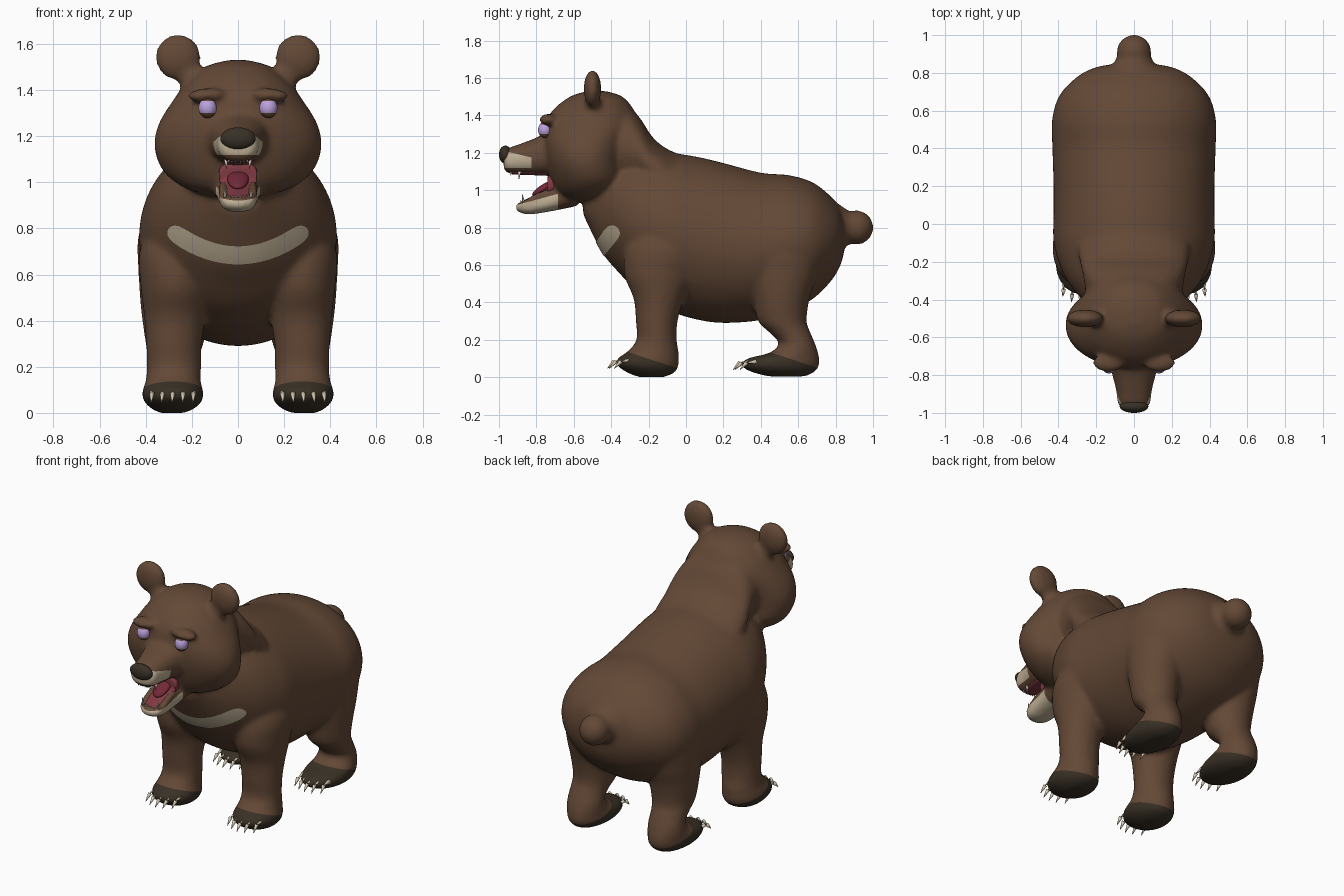
import bpy, bmesh, math
from mathutils import Vector, Matrix
from mathutils.bvhtree import BVHTree

cube = bpy.data.objects.get("Cube")
if cube:
    bpy.data.objects.remove(cube)


def material(name, rgb):
    m = bpy.data.materials.new(name)
    m.use_nodes = True
    m.diffuse_color = (*rgb, 1)
    m.node_tree.nodes["Principled BSDF"].inputs["Base Color"].default_value = (*rgb, 1)
    return m


BROWN = material("brown fur", (0.126, 0.066, 0.037))
CREAM = material("cream fur", (0.52, 0.43, 0.30))
DARK = material("dark paw and nose", (0.041, 0.030, 0.019))
RED = material("mouth red", (0.22, 0.042, 0.055))
TONGUE = material("tongue red", (0.17, 0.022, 0.038))
LILAC = material("lilac eye", (0.50, 0.36, 0.72))
IVORY = material("ivory claw", (0.66, 0.58, 0.44))


def finish(name, bm, *mats):
    mesh = bpy.data.meshes.new(name)
    bm.to_mesh(mesh)
    bm.free()
    for m in mats:
        mesh.materials.append(m)
    for p in mesh.polygons:
        p.use_smooth = True
    ob = bpy.data.objects.new(name, mesh)
    bpy.context.collection.objects.link(ob)
    return ob


def resample(rows, n=6):
    """Catmull-Rom through the section rows."""
    out = []
    for i in range(len(rows) - 1):
        a, b, c, d = (rows[max(0, min(len(rows) - 1, i + k))] for k in (-1, 0, 1, 2))
        for j in range(n):
            t = j / n
            out.append([q + t / 2 * (r - p + t * (2*p - 5*q + 4*r - s + t * (3*(q - r) + s - p)))
                        for p, q, r, s in zip(a, b, c, d)])
    return out + [list(rows[-1])]


def loft(bm, rows, axis, power=2.0, sides=64):
    """Rows are (position, low_a, high_a, low_x, high_x); a is z along y, y along z."""
    rings = []
    for pos, a0, a1, x0, x1 in resample(rows):
        ring = []
        for k in range(sides):
            c, s = math.cos(2 * math.pi * k / sides), math.sin(2 * math.pi * k / sides)
            x = (x0 + x1) / 2 + (x1 - x0) / 2 * math.copysign(abs(c) ** (2 / power), c)
            a = (a0 + a1) / 2 + (a1 - a0) / 2 * math.copysign(abs(s) ** (2 / power), s)
            ring.append(bm.verts.new((x, pos, a) if axis == "y" else (x, a, pos)))
        rings.append(ring)
    faces = [bm.faces.new(rings[0]), bm.faces.new(rings[-1])]
    for r, q in zip(rings, rings[1:]):
        for k in range(sides):
            faces.append(bm.faces.new((r[k], r[k - 1], q[k - 1], q[k])))
    bmesh.ops.recalc_face_normals(bm, faces=faces)


def symmetric(rows):
    return [(p, a, b, -r, r) for p, a, b, r in rows]


def ball(bm, centre, radii, rot=Matrix()):
    m = Matrix.Translation(centre) @ rot @ Matrix.Diagonal((*radii, 1))
    bmesh.ops.create_uvsphere(bm, u_segments=28, v_segments=18, radius=1, matrix=m)


def spike(bm, base, tip, r):
    base, tip = Vector(base), Vector(tip)
    d = tip - base
    m = Matrix.Translation((base + tip) / 2) @ d.to_track_quat("Z", "Y").to_matrix().to_4x4()
    bmesh.ops.create_cone(bm, cap_ends=True, segments=10, radius1=r, radius2=r * 0.12,
                          depth=d.length, matrix=m)


# Fur volumes: trunk, neck, head, muzzle, jaw, tail
fur = bmesh.new()
loft(fur, symmetric([
    (-.55, .87, 1.0, .10), (-.45, .67, 1.15, .22), (-.36, .56, 1.18, .31), (-.25, .45, 1.2, .38),
    (-.1, .36, 1.2, .425), (.05, .31, 1.18, .426), (.2, .29, 1.145, .426), (.4, .305, 1.093, .432),
    (.55, .35, 1.08, .434), (.68, .42, 1.04, .395), (.78, .52, .96, .30), (.83, .61, .89, .2),
    (.85, .7, .8, .08)]), "y")
loft(fur, symmetric([
    (-.5, 1.0, 1.45, .25), (-.33, 1.0, 1.455, .26), (-.25, 1.0, 1.39, .275), (-.18, .95, 1.285, .29),
    (-.1, .9, 1.22, .29), (.02, .9, 1.17, .2)]), "y")
loft(fur, symmetric([
    (.94, -.62, -.45, .12), (.98, -.68, -.38, .24), (1.05, -.72, -.32, .325), (1.15, -.75, -.32, .362),
    (1.25, -.765, -.3, .345), (1.35, -.755, -.26, .285), (1.43, -.71, -.28, .225),
    (1.5, -.62, -.34, .145), (1.53, -.53, -.43, .04)]), "z", 2.1)
loft(fur, symmetric([
    (-.6, 1.08, 1.38, .17), (-.78, 1.08, 1.29, .12), (-.88, 1.085, 1.25, .095),
    (-.95, 1.09, 1.225, .086), (-.975, 1.115, 1.2, .06)]), "y", 2.3)
loft(fur, symmetric([
    (-.91, .895, .925, .03), (-.89, .88, .935, .058), (-.84, .87, .95, .077),
    (-.76, .88, .985, .087), (-.68, .895, 1.02, .097), (-.58, .915, 1.06, .11)]), "y", 2.3)
ball(fur, (0, .91, .80), (.092, .092, .092))
loft(fur, symmetric([(.78, .65, .95, .16), (.84, .69, .91, .115), (.9, .73, .87, .08)]), "y")

# Legs, ears, brows and jaw rims on both sides
front_leg = [
    (.0, -.25, -.12, .23, .34), (.025, -.315, -.06, .18, .385), (.065, -.37, -.04, .15, .415),
    (.10, -.365, -.04, .152, .413), (.14, -.31, -.04, .162, .40), (.2, -.265, -.05, .16, .395),
    (.3, -.268, -.045, .158, .398), (.42, -.28, -.01, .14, .407), (.55, -.33, .05, .12, .422),
    (.7, -.32, .08, .12, .427), (.85, -.23, .0, .2, .36)]
hind_leg = [
    (.004, .44, .64, .23, .34), (.03, .345, .69, .175, .39), (.065, .295, .713, .15, .412),
    (.10, .33, .713, .155, .41), (.13, .445, .707, .165, .4), (.18, .497, .69, .172, .392),
    (.24, .445, .665, .17, .392), (.3, .385, .645, .15, .40), (.42, .36, .66, .13, .417),
    (.55, .33, .70, .12, .428), (.7, .3, .72, .12, .428), (.85, .4, .62, .2, .36)]
for s in (-1, 1):
    for leg in (front_leg, hind_leg):
        loft(fur, [(z, a, b, s * x0, s * x1) for z, a, b, x0, x1 in leg], "z")
    ball(fur, (s * .26, -.5, 1.542), (.099, .047, .1))
    ball(fur, (s * .2, -.5, 1.455), (.06, .045, .07))
    ball(fur, (s * .135, -.735, 1.377), (.085, .05, .031), Matrix.Rotation(s * .06, 4, "Y"))
    ball(fur, (s * .066, -.79, .966), (.019, .11, .021), Matrix.Rotation(.44, 4, "X"))

# Fuse the volumes into one skin
raw = finish("raw_fur", fur)
mod = raw.modifiers.new("fuse", "REMESH")
mod.mode = "VOXEL"
mod.voxel_size = 0.0135
mod = raw.modifiers.new("soften", "SMOOTH")
mod.factor, mod.iterations = 0.5, 9
fused = bpy.data.meshes.new_from_object(raw.evaluated_get(bpy.context.evaluated_depsgraph_get()))
bpy.data.objects.remove(raw)
skin = bmesh.new()
skin.from_mesh(fused)
bpy.data.meshes.remove(fused)


def paint(bm, region, planes, index):
    """Cut the mesh along the planes, then colour the faces behind all of them."""
    for co, no in planes:
        faces = [f for f in bm.faces if region(f.calc_center_median())]
        geom = {g for f in faces for g in (f, *f.edges, *f.verts)}
        bmesh.ops.bisect_plane(bm, geom=list(geom), plane_co=co, plane_no=no, dist=1e-5)
    for f in bm.faces:
        c = f.calc_center_median()
        if region(c) and all((c - Vector(co)).dot(Vector(no)) < 0 for co, no in planes):
            f.material_index = index


# Dark paws, cream lips and chin
paint(skin, lambda c: c.z < .28 and c.y < .1, [((0, -.31, .135), (0, .33, 1))], 2)
paint(skin, lambda c: c.z < .28 and c.y > .1, [((0, .46, .13), (0, .33, 1))], 2)
paint(skin, lambda c: c.y < -.79 and 1.05 < c.z < 1.28,
      [((0, -.945, 1.203), (0, .24, 1)), ((0, 0, 1.118), (0, 0, -1)), ((0, -.825, 0), (0, 1, 0))], 1)
paint(skin, lambda c: c.y < -.66 and abs(c.x) < .12 and c.z < 1.03,
      [((0, -.9, .922), (0, -.27, 1)), ((0, -.685, 0), (0, 1, 0))], 1)
bvh = BVHTree.FromBMesh(skin)
finish("bear_skin", skin, BROWN, CREAM, DARK)

# Crescent laid on the chest
bm = bmesh.new()
cols, rows, half, grid = 56, 8, .297, []
for i in range(cols + 1):
    x = half * math.sin(math.pi * (i / cols - .5))
    thick = .039 * math.sqrt(max(0.002, 1 - (abs(x) / half) ** 16))
    across = Vector((-2.6 * x, 0, 1)).normalized()
    line = []
    for j in range(rows + 1):
        start = Vector((x, -2, .685 + 1.3 * x * x)) + across * thick * (2 * j / rows - 1)
        hit, normal, _, _ = bvh.ray_cast(start, Vector((0, 1, 0)))
        line.append(bm.verts.new(hit + normal * .004))
    grid.append(line)
for a, b in zip(grid, grid[1:]):
    for j in range(rows):
        bm.faces.new((a[j], b[j], b[j + 1], a[j + 1]))
finish("chest_crescent", bm, CREAM)

# Nose
bm = bmesh.new()
ball(bm, (0, -.966, 1.19), (.076, .034, .048))
finish("nose", bm, DARK)

# Mouth lining and tongue
bm = bmesh.new()
loft(bm, symmetric([
    (-.88, .92, .94, .035), (-.82, .94, .968, .056), (-.765, .96, .995, .067),
    (-.74, .97, 1.02, .075), (-.728, .97, 1.09, .083), (-.6, 1.0, 1.09, .08)]), "y", 2.6)
loft(bm, symmetric([(-.93, 1.084, 1.11, .045), (-.85, 1.081, 1.11, .06), (-.7, 1.076, 1.11, .075)]), "y")
finish("mouth_lining", bm, RED)
bm = bmesh.new()
ball(bm, (0, -.752, 1.014), (.046, .08, .022), Matrix.Rotation(.52, 4, "X"))
finish("tongue", bm, TONGUE)

# Teeth
bm = bmesh.new()
for s in (-1, 1):
    spike(bm, (s * .052, -.89, 1.1), (s * .05, -.893, 1.058), .009)
    spike(bm, (s * .056, -.868, .935), (s * .057, -.876, .98), .008)
    for k in range(3):
        spike(bm, (s * (.012 + .014 * k), -.935, 1.1), (s * (.012 + .014 * k), -.937, 1.079), .006)
        spike(bm, (s * (.01 + .013 * k), -.88, .925), (s * (.01 + .013 * k), -.884, .947), .005)
finish("teeth", bm, IVORY)

# Eyes with brown upper and lower lids
for s, side in ((-1, "right"), (1, "left")):
    bm = bmesh.new()
    ball(bm, (s * .132, -.754, 1.322), (.039, .037, .044))
    paint(bm, lambda c: True, [((0, 0, 1.352), (0, 0, 1)), ((0, 0, 1.3), (0, 0, -1))], 1)
    finish(side + "_eye", bm, BROWN, LILAC)

# Claws, five on each paw
bm = bmesh.new()
for s in (-1, 1):
    for toe_y, toe_z in ((-.35, .09), (.322, .083)):
        for k in range(-2, 3):
            x = s * (.283 + .045 * k)
            back = .009 * k * k
            knuckle = (x, toe_y - .034 + back, toe_z - .006)
            spike(bm, (x, toe_y + .02 + back, toe_z), knuckle, .014)
            spike(bm, knuckle, (x * 1.01, toe_y - .07 + back, toe_z - .043), .012)
finish("claws", bm, IVORY)
